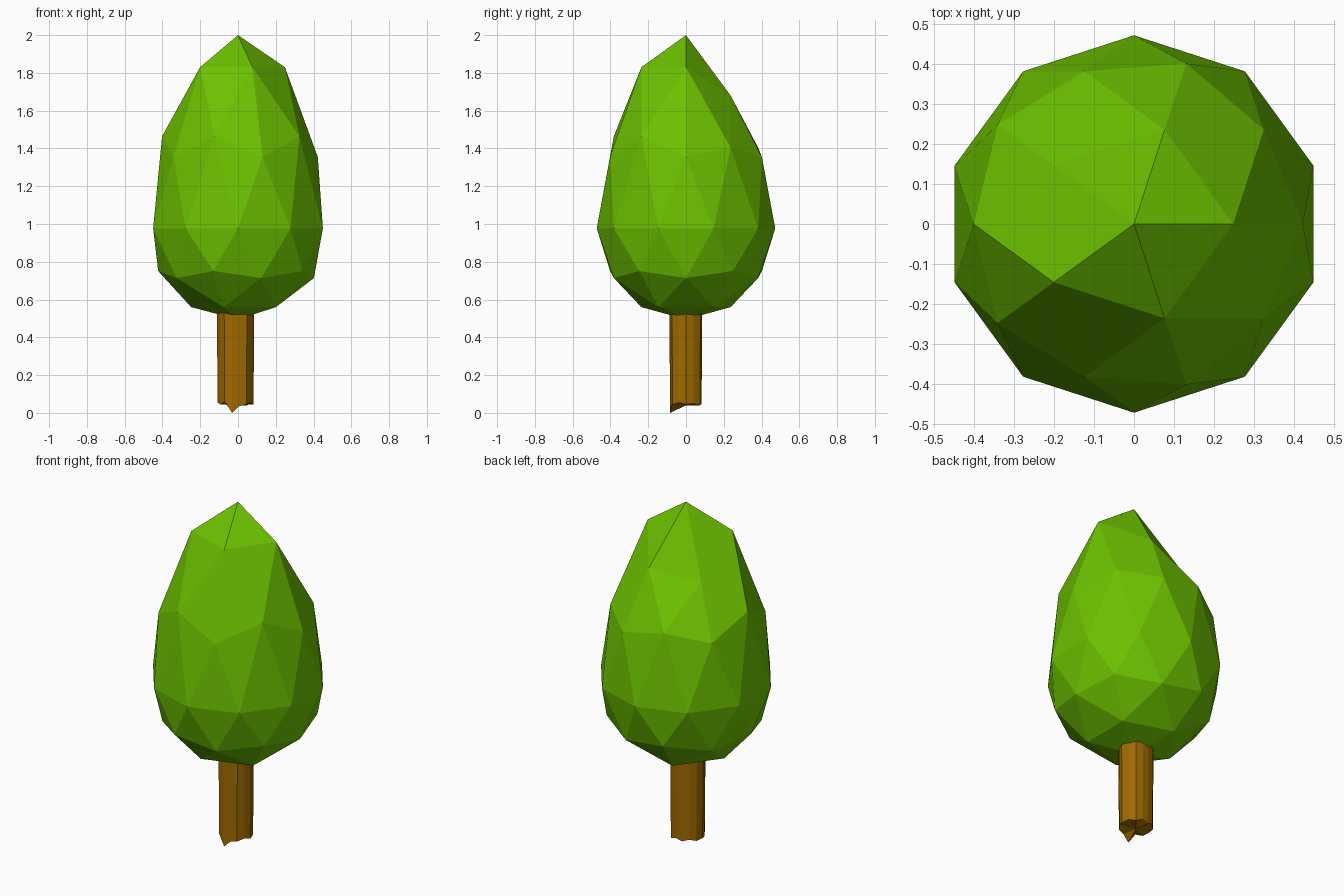
import bpy, bmesh, math

if "Cube" in bpy.data.objects:
    bpy.data.objects.remove(bpy.data.objects["Cube"])


def material(name, rgb):
    m = bpy.data.materials.new(name)
    m.diffuse_color = (*rgb, 1)
    m.use_nodes = True
    m.node_tree.nodes["Principled BSDF"].inputs["Base Color"].default_value = m.diffuse_color
    return m


def add_object(name, bm, mat):
    bmesh.ops.recalc_face_normals(bm, faces=bm.faces)
    me = bpy.data.meshes.new(name)
    bm.to_mesh(me)
    bm.free()
    me.materials.append(mat)
    ob = bpy.data.objects.new(name, me)
    bpy.context.collection.objects.link(ob)
    return ob


# Crown: low-poly icosphere, each ring moved to its height to make an egg shape
RINGS = [(-1, 0.495), (-0.851, 0.56), (-0.526, 0.714), (-0.447, 0.751), (0, 0.977),
         (0.447, 1.354), (0.526, 1.464), (0.851, 1.83), (1, 2.0)]
# Sagging corners at the back: (ring, angle) -> drop
SAG = {(0.851, 72): 0.15, (0.851, 144): 0.19, (0.526, 36): 0.06, (0.526, 108): 0.06}
bm = bmesh.new()
bmesh.ops.create_icosphere(bm, subdivisions=2, radius=1)
for v in bm.verts:
    ring, z = min(RINGS, key=lambda r: abs(r[0] - v.co.z))
    angle = round(math.degrees(math.atan2(v.co.y, v.co.x)))
    z -= SAG.get((ring, angle), 0)
    v.co = (v.co.x * 0.4725, v.co.y * 0.4725, z)
add_object("crown", bm, material("leaves", (0.15, 0.53, 0.0)))

# Trunk: fluted prism with a ragged broken foot; (radius factor, foot height) per side
SIDES = [(1.0, .045), (.97, .05), (1.0, .04), (.9, .055), (.88, .045), (.96, .06), (1.0, .05),
         (1.02, .055), (.96, .045), (1.0, .06), (.92, .0), (.86, .035), (.97, .045), (.94, .055)]
bm = bmesh.new()
foot, top = [], []
for i, (r, z) in enumerate(SIDES):
    a = 2 * math.pi * i / len(SIDES)
    x, y = 0.098 * r * math.cos(a), 0.098 * r * math.sin(a)
    foot.append(bm.verts.new((x * 0.96 - 0.012, y * 0.96, z)))
    top.append(bm.verts.new((x - 0.012, y, 0.56)))
for i in range(len(SIDES)):
    j = (i + 1) % len(SIDES)
    bm.faces.new((foot[i], foot[j], top[j], top[i]))
for ring, z in ((foot, 0.04), (top, 0.56)):
    c = bm.verts.new((-0.012, 0, z))
    for i in range(len(ring)):
        bm.faces.new((ring[i], ring[(i + 1) % len(ring)], c))
add_object("trunk", bm, material("bark", (0.35, 0.145, 0.0)))
